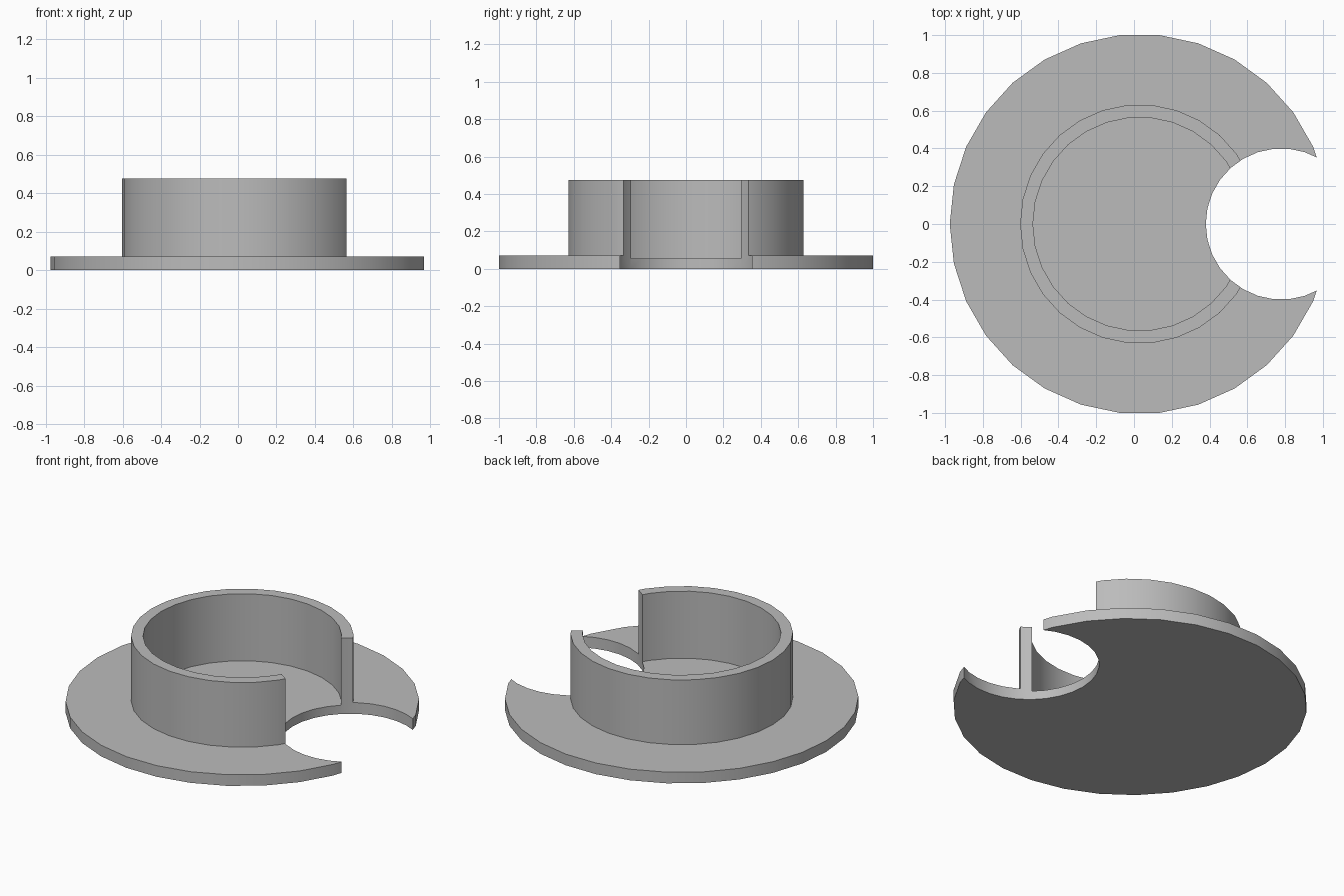
import bpy, bmesh, math

SIDES = 30
CENTRE_X = 0.03

old = bpy.data.objects.get("Cube")
if old:
    bpy.data.objects.remove(old, do_unlink=True)

grey = bpy.data.materials.new("plain_grey")
grey.use_nodes = True
colour = (0.5, 0.5, 0.5, 1)
grey.diffuse_color = colour
grey.node_tree.nodes["Principled BSDF"].inputs["Base Color"].default_value = colour


def lathe(name, profile, centre_x):
    """Turn a (radius, height) profile into a closed solid with flat end caps."""
    bm = bmesh.new()
    rings = []
    for radius, z in profile:
        angles = [2 * math.pi * i / SIDES for i in range(SIDES)]
        rings.append([bm.verts.new((radius * math.cos(a), radius * math.sin(a), z))
                      for a in angles])
    for low, high in zip(rings, rings[1:]):
        for i in range(SIDES):
            j = (i + 1) % SIDES
            bm.faces.new((low[i], low[j], high[j], high[i]))
    bm.faces.new(rings[0][::-1])
    bm.faces.new(rings[-1])
    bmesh.ops.recalc_face_normals(bm, faces=bm.faces)
    mesh = bpy.data.meshes.new(name)
    bm.to_mesh(mesh)
    bm.free()
    mesh.materials.append(grey)
    obj = bpy.data.objects.new(name, mesh)
    obj.location.x = centre_x
    bpy.context.collection.objects.link(obj)
    return obj


# Flange, upright collar and slightly recessed floor, turned as one solid
collar = lathe("flanged_collar", [
    (1.0055, 0), (1.0055, 0.07), (0.633, 0.07), (0.633, 0.476),
    (0.565, 0.476), (0.565, 0.055)], CENTRE_X)

# Round notch through the side
cutter = lathe("notch_cutter", [(0.4, -0.2), (0.4, 0.7)], 0.78)
cutter.hide_render = True
notch = collar.modifiers.new("notch", "BOOLEAN")
notch.operation = "DIFFERENCE"
notch.solver = "EXACT"
notch.object = cutter

bpy.ops.object.select_all(action="DESELECT")
collar.select_set(True)
bpy.context.view_layer.objects.active = collar
bpy.ops.object.modifier_apply(modifier=notch.name)
bpy.data.objects.remove(cutter, do_unlink=True)
bpy.ops.object.shade_smooth_by_angle(angle=math.radians(30))
